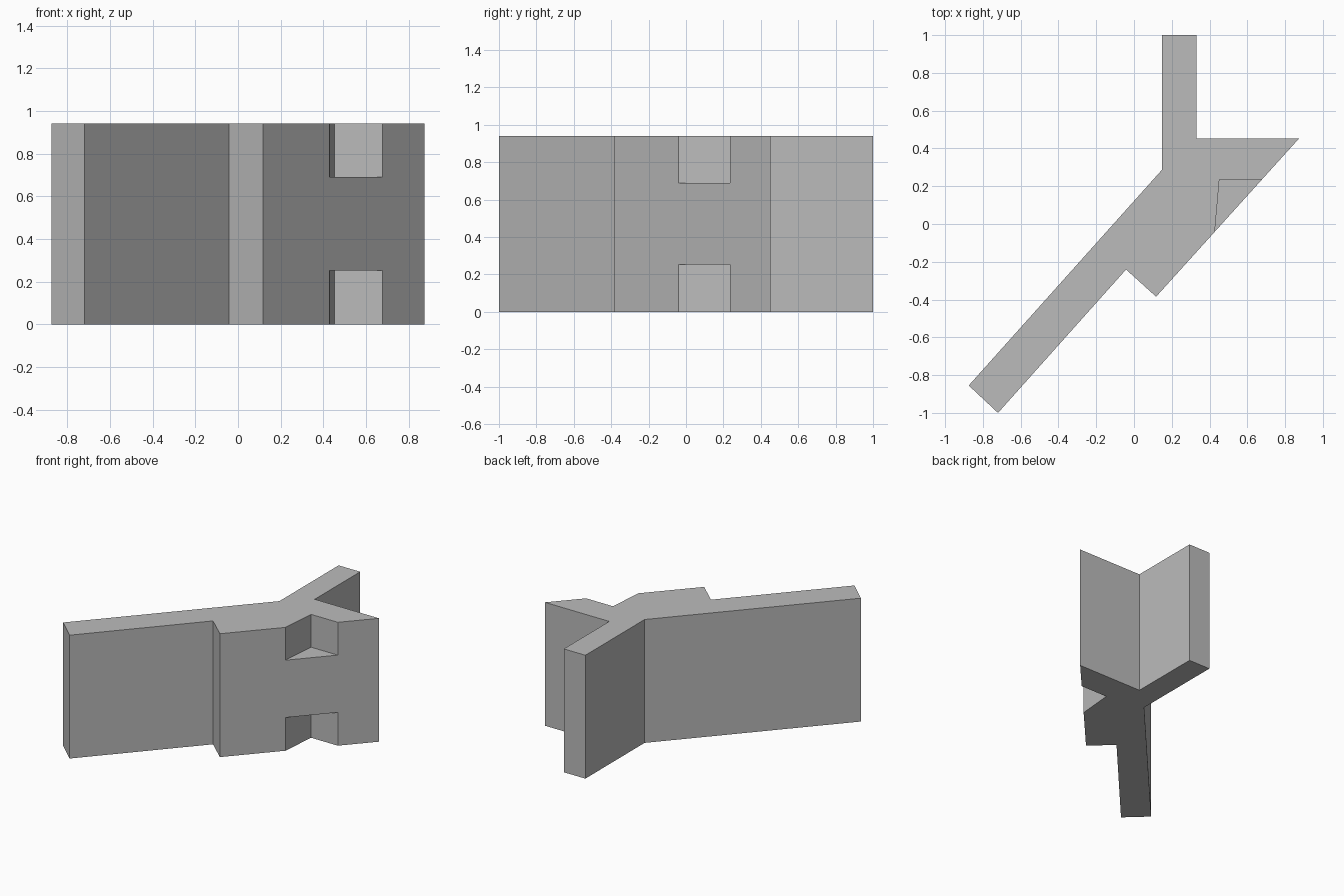
import bpy, bmesh, math
from mathutils import Matrix, Vector

if "Cube" in bpy.data.objects:
    bpy.data.objects.remove(bpy.data.objects["Cube"])

HEIGHT = 0.94

grey = bpy.data.materials.new("plain grey")
grey.use_nodes = True
grey.diffuse_color = (0.5, 0.5, 0.5, 1)
grey.node_tree.nodes["Principled BSDF"].inputs["Base Color"].default_value = (0.5, 0.5, 0.5, 1)


def prism(name, outline, depth, frame=Matrix()):
    """Extrude a 2D outline along the local z axis of the frame."""
    bm = bmesh.new()
    face = bm.faces.new([bm.verts.new((u, v, 0)) for u, v in outline])
    new = bmesh.ops.extrude_face_region(bm, geom=[face])["geom"]
    bmesh.ops.translate(bm, vec=(0, 0, depth),
                        verts=[g for g in new if isinstance(g, bmesh.types.BMVert)])
    bm.transform(frame)
    bmesh.ops.recalc_face_normals(bm, faces=bm.faces)
    mesh = bpy.data.meshes.new(name)
    bm.to_mesh(mesh)
    bm.free()
    mesh.materials.append(grey)
    obj = bpy.data.objects.new(name, mesh)
    bpy.context.collection.objects.link(obj)
    return obj


def capsule(length, radius, steps=20):
    """Rounded slot outline; a zero length gives a circle."""
    points = []
    for side in (1, -1):
        for i in range(steps + (length > 0)):
            a = math.pi * (i / steps - 0.5)
            points.append((side * (length / 2 + radius * math.cos(a)), side * radius * math.sin(a)))
    return points


def upright_frame(origin, across, through):
    """Frame with local x = across, y = up, z = through."""
    m = Matrix((across, Vector((0, 0, 1)), through)).transposed().to_4x4()
    m.translation = origin
    return m


def cut(target, cutter):
    cutter.hide_render = True
    mod = target.modifiers.new(cutter.name, "BOOLEAN")
    mod.operation, mod.solver, mod.object = "DIFFERENCE", "EXACT", cutter
    bpy.context.view_layer.objects.active = target
    bpy.ops.object.modifier_apply(modifier=mod.name)
    bpy.data.objects.remove(cutter)


# Bracket body: angled arm, rear tab and thick wedge
bracket = prism("bracket", [
    (0.148, 1), (0.33, 1), (0.33, 0.452), (0.873, 0.452), (0.117, -0.385),
    (-0.042, -0.241), (-0.72, -1), (-0.875, -0.855), (0.148, 0.287)], HEIGHT)

# Long slots square through the arm
along = Vector((0.67, 0.7424, 0)).normalized()
through = Vector((-along.y, along.x, 0))
slot_centre = Vector((-0.393, -0.635, 0))
for z in (0.218, 0.725):
    origin = slot_centre - through * 0.1 + Vector((0, 0, z))
    cut(bracket, prism("slot_cutter", capsule(0.757, 0.058), 0.5,
                       upright_frame(origin, along, through)))

# Corner pockets in the wedge, each with a bolt hole to the back
pocket = [(0.419, -0.14), (0.452, 0.235), (0.85, 0.235)]
for bottom, top, hole_z in ((-0.1, 0.253, 0.089), (0.69, HEIGHT + 0.1, 0.855)):
    cut(bracket, prism("pocket_cutter", pocket, top - bottom,
                       Matrix.Translation((0, 0, bottom))))
    cut(bracket, prism("hole_cutter", capsule(0, 0.057), 0.4,
                       upright_frame(Vector((0.6, 0.17, hole_z)), Vector((-1, 0, 0)),
                                     Vector((0, 1, 0)))))

# Smooth slot ends and holes, crisp edges elsewhere
bpy.ops.object.select_all(action="DESELECT")
bracket.select_set(True)
bpy.context.view_layer.objects.active = bracket
bpy.ops.object.shade_smooth_by_angle(angle=math.radians(30))
